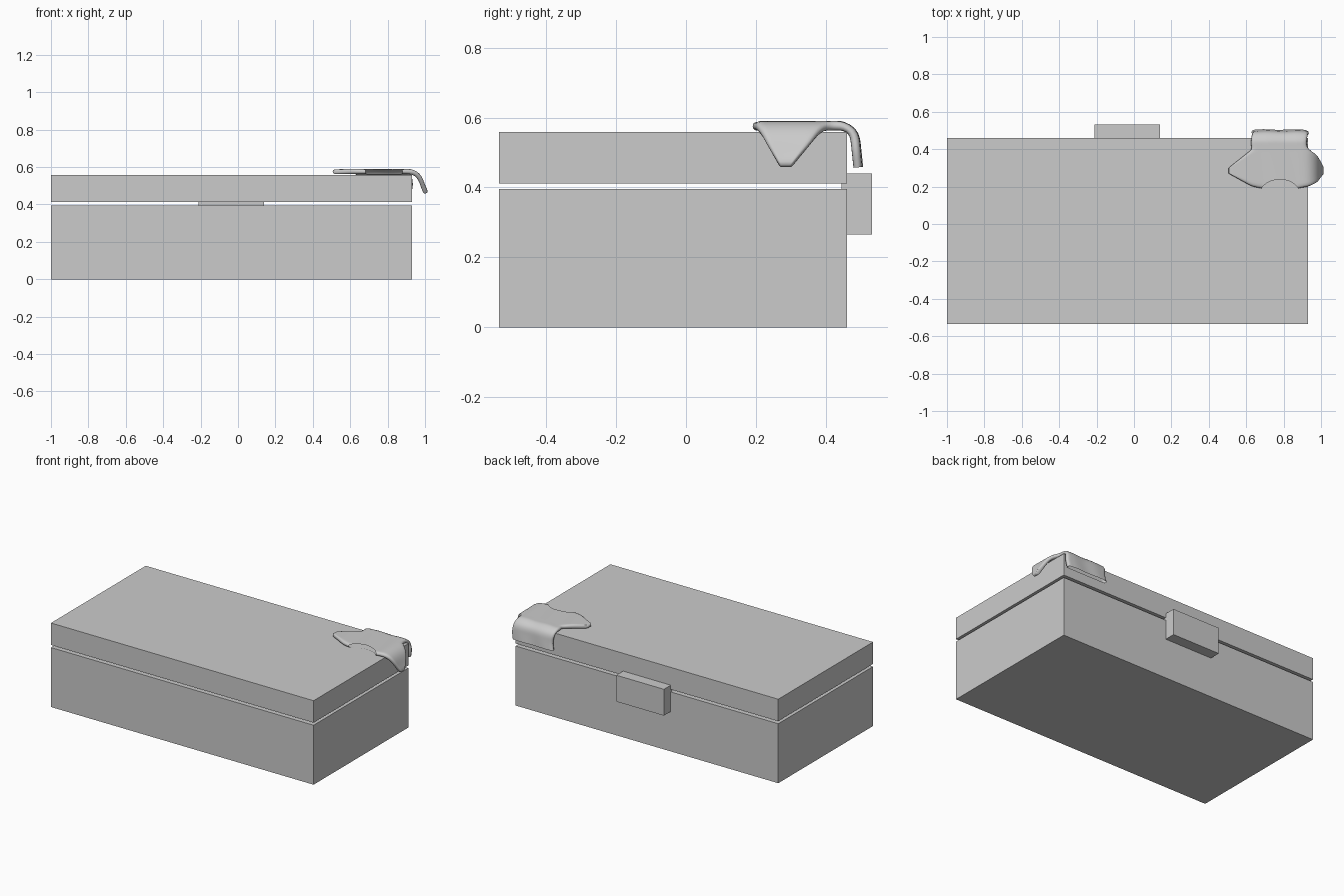
import bpy, bmesh, math

if "Cube" in bpy.data.objects:
    bpy.data.objects.remove(bpy.data.objects["Cube"])

grey = bpy.data.materials.new("plain grey")
grey.diffuse_color = (0.6, 0.6, 0.6, 1)
grey.use_nodes = True
grey.node_tree.nodes["Principled BSDF"].inputs["Base Color"].default_value = grey.diffuse_color


def finish(bm, name):
    bmesh.ops.recalc_face_normals(bm, faces=bm.faces[:])
    me = bpy.data.meshes.new(name)
    bm.to_mesh(me)
    bm.free()
    me.materials.append(grey)
    ob = bpy.data.objects.new(name, me)
    bpy.context.collection.objects.link(ob)
    return ob


def box(name, lo, hi):
    bm = bmesh.new()
    bmesh.ops.create_cube(bm, size=1)
    for v in bm.verts:
        v.co = [(a + b) / 2 + c * (b - a) for a, b, c in zip(lo, hi, v.co)]
    return finish(bm, name)


# Case, lid and rear hinge block
box("case_body", (-1, -0.535, 0), (0.93, 0.46, 0.395))
box("lid", (-1, -0.535, 0.412), (0.93, 0.46, 0.558))
box("hinge_block", (-0.21, 0.445, 0.265), (0.14, 0.532, 0.44))

# Small garment draped over the rear right corner of the lid
CX, TOP = 0.78, 0.559
HALF = [0, 0.03, 0.06, 0.085, 0.10, 0.125, 0.15, 0.175, 0.20, 0.225, 0.25, 0.275]
COLS = [-d for d in HALF[:0:-1]] + HALF
N_UP, N_LOW = 8, 10


def lerp(a, b, f):
    return a + (b - a) * max(0, min(1, f))


def front(d):
    if d < 0.09:
        return 0.193 + 0.045 * math.sqrt(1 - (d / 0.09) ** 2)
    return lerp(0.188, 0.2, (d - 0.09) / 0.06) if d < 0.15 else lerp(0.2, 0.27, (d - 0.15) / 0.125)


def back(d):
    return 0.40 if d <= 0.15 else lerp(0.40, 0.30, (d - 0.15) / 0.125)


def bend(p, h, edge, r, limit):
    # Roll a flat distance over a lid edge; h is the height above the lid
    if p <= edge:
        return p, h
    a = min((p - edge) / r, limit)
    rest = p - edge - a * r
    return (edge + (r + h) * math.sin(a) + rest * math.cos(a),
            (r + h) * math.cos(a) - r - rest * math.sin(a))


def drape(s, t, h):
    h += 0.002 * math.sin(s * 40 + t * 9) * (h > 0.01)
    y, z = bend(t, h, 0.448, 0.018, math.radians(84))
    if t < 0.41:
        x, z = bend(s, h, 0.915, 0.05, math.radians(70))
    else:
        x = s + 0.006 * math.sin(t * 40)
    return x, y, TOP + z


bm = bmesh.new()
layers = []
for h in (0.004, 0.03):
    grid = {}
    for i, s in enumerate(COLS):
        d = abs(s)
        for j in range(N_UP + 1):
            t = lerp(front(d), back(d), j / N_UP)
            grid[i, j] = bm.verts.new(drape(CX + s, t, h))
        if d <= 0.15:
            for j in range(1, N_LOW + 1):
                t = lerp(0.40, 0.562, j / N_LOW)
                grid[i, N_UP + j] = bm.verts.new(drape(CX + s, t, h))
    for i, j in list(grid):
        quad = [(i, j), (i + 1, j), (i + 1, j + 1), (i, j + 1)]
        if all(k in grid for k in quad):
            bm.faces.new([grid[k] for k in quad])
    layers.append(grid)

# Close the side seams, leaving the neck and hem open
low, high = layers
keys = {v: k for k, v in low.items()}
for e in [e for e in bm.edges if e.is_boundary and e.verts[0] in keys]:
    a, b = (keys[v] for v in e.verts)
    neck = a[1] == b[1] == 0 and all(abs(COLS[k[0]]) < 0.11 for k in (a, b))
    hem = a[1] == b[1] == N_UP + N_LOW
    if not (neck or hem):
        bm.faces.new((low[a], low[b], high[b], high[a]))

garment = finish(bm, "draped_garment")
sub = garment.modifiers.new("smooth", "SUBSURF")
sub.levels = sub.render_levels = 1
for p in garment.data.polygons:
    p.use_smooth = True
